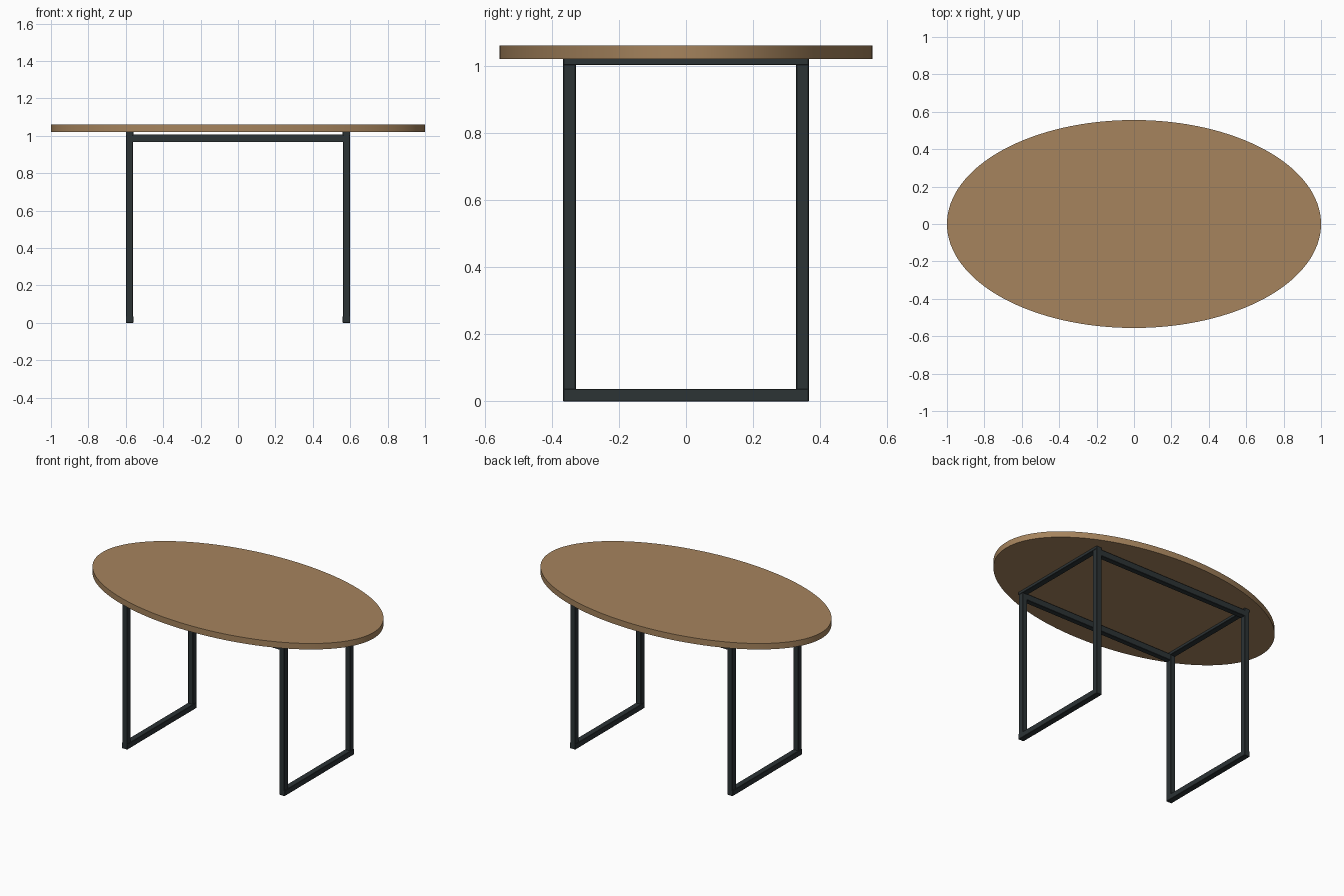
import bpy

if "Cube" in bpy.data.objects:
    bpy.data.objects.remove(bpy.data.objects["Cube"])


def material(name, rgb):
    m = bpy.data.materials.new(name)
    m.diffuse_color = (*rgb, 1)
    m.use_nodes = True
    m.node_tree.nodes["Principled BSDF"].inputs["Base Color"].default_value = m.diffuse_color
    return m


wood = material("wood", (0.38, 0.23, 0.11))
metal = material("dark_metal", (0.025, 0.033, 0.036))


def bar(name, x, y, z):
    """Square tube given by its (min, max) extents, with slightly eased edges."""
    bpy.ops.mesh.primitive_cube_add(
        size=1, location=[(a + b) / 2 for a, b in (x, y, z)])
    ob = bpy.context.object
    ob.name = name
    ob.scale = [b - a for a, b in (x, y, z)]
    bpy.ops.object.transform_apply(location=False, rotation=False, scale=True)
    bev = ob.modifiers.new("eased_edges", 'BEVEL')
    bev.width = 0.002
    bev.segments = 1
    ob.data.materials.append(metal)


def span(sign, inner, outer):
    return tuple(sorted((sign * inner, sign * outer)))


# Oval tabletop
bpy.ops.mesh.primitive_cylinder_add(vertices=128, radius=1, depth=0.04,
                                    location=(0, 0, 1.04))
top = bpy.context.object
top.name = "tabletop"
top.scale = (1, 0.556, 1)
bpy.ops.object.transform_apply(location=False, rotation=False, scale=True)
bpy.ops.object.shade_smooth_by_angle()
top.data.materials.append(wood)

# Two rectangular leg frames
for sx, side in ((-1, "left"), (1, "right")):
    for sy, end in ((-1, "front"), (1, "back")):
        bar(f"{side}_{end}_leg", span(sx, 0.562, 0.598),
            span(sy, 0.328, 0.366), (0.0, 1.02))
    x = span(sx, 0.56, 0.60)
    bar(f"{side}_foot_bar", x, (-0.366, 0.366), (0.0, 0.037))
    bar(f"{side}_top_bar", x, (-0.366, 0.366), (1.002, 1.038))

# Long rails joining the frames under the top
for sy, end in ((-1, "front"), (1, "back")):
    bar(f"{end}_rail", (-0.575, 0.575), span(sy, 0.329, 0.365), (0.966, 1.008))
